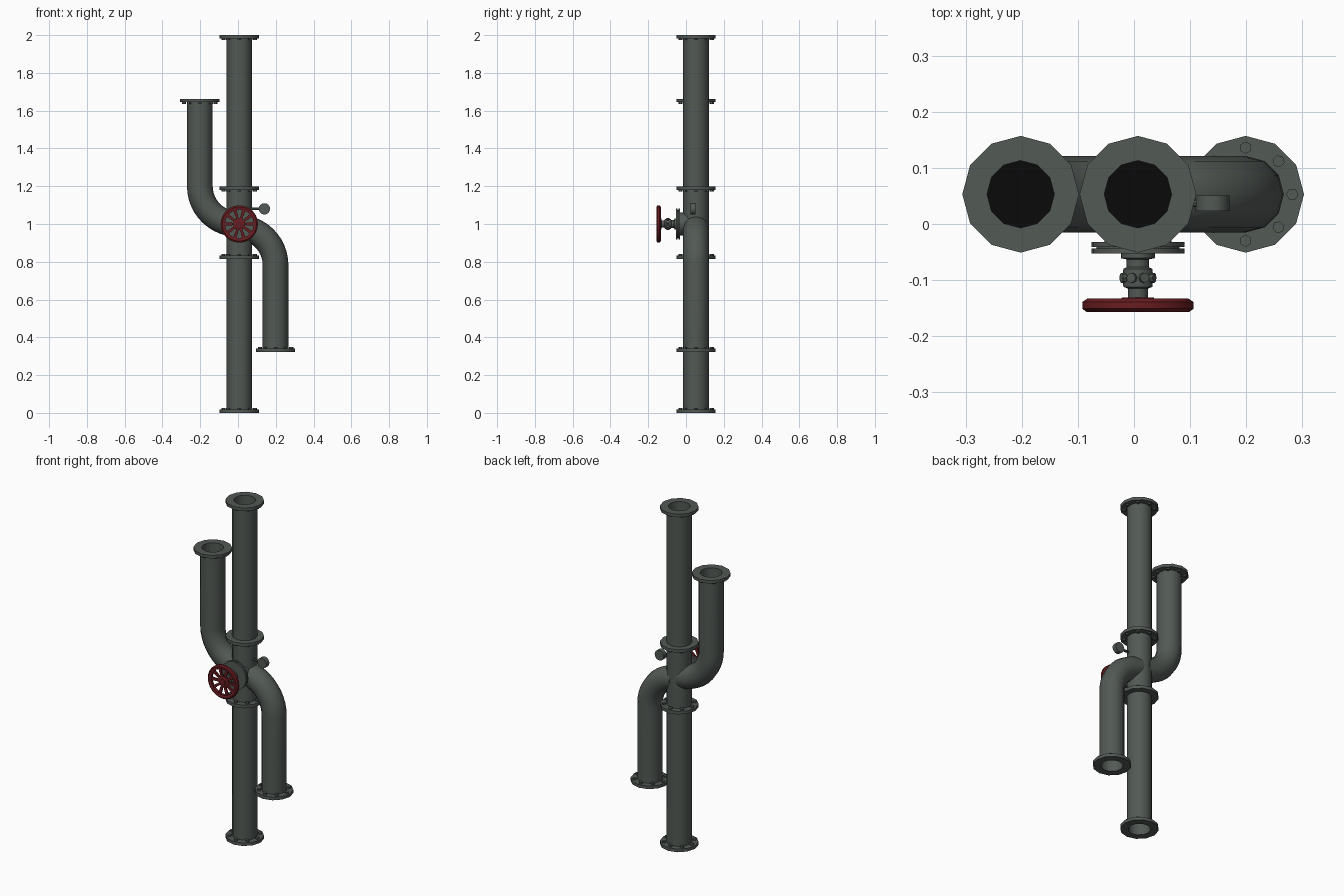
import bpy, bmesh, math
from mathutils import Matrix, Vector

if bpy.data.objects.get("Cube"):
    bpy.data.objects.remove(bpy.data.objects["Cube"])

CX, CY, CZ = 0.007, 0.053, 1.0
SIDES = 12
R_OUT, R_IN, R_FLANGE = 0.068, 0.06, 0.104


def material(name, rgb):
    m = bpy.data.materials.new(name)
    m.use_nodes = True
    m.diffuse_color = (*rgb, 1)
    bsdf = m.node_tree.nodes["Principled BSDF"]
    bsdf.inputs["Base Color"].default_value = (*rgb, 1)
    bsdf.inputs["Roughness"].default_value = 0.6
    return m


GREY = material("grey green metal", (0.085, 0.1, 0.09))
RED = material("dark red paint", (0.14, 0.012, 0.015))
BLACK = material("black interior", (0.003, 0.003, 0.003))


def finish(name, bm, mat, angle=40):
    bmesh.ops.recalc_face_normals(bm, faces=bm.faces)
    me = bpy.data.meshes.new(name)
    bm.to_mesh(me)
    bm.free()
    ob = bpy.data.objects.new(name, me)
    bpy.context.collection.objects.link(ob)
    me.materials.append(mat)
    if angle:
        bpy.ops.object.select_all(action="DESELECT")
        ob.select_set(True)
        bpy.context.view_layer.objects.active = ob
        bpy.ops.object.shade_smooth_by_angle(angle=math.radians(angle))
    return ob


def bridge(bm, a, b):
    for i in range(len(a)):
        j = (i + 1) % len(a)
        bm.faces.new((a[i], a[j], b[j], b[i]))


def lathe(bm, profile, place, n=SIDES, ring=False):
    """Turn (radius, height) points about local z; ring closes the profile."""
    loops = []
    for r, h in profile:
        loops.append([bm.verts.new(place @ Vector((r * math.cos(t), r * math.sin(t), h)))
                      for t in (math.tau * i / n for i in range(n))])
    for a, b in zip(loops, loops[1:]):
        bridge(bm, a, b)
    if ring:
        bridge(bm, loops[-1], loops[0])
    else:
        bm.faces.new(loops[0])
        bm.faces.new(loops[-1])


def turned(name, profile, place, mat=GREY, n=SIDES, ring=False, angle=40):
    bm = bmesh.new()
    lathe(bm, profile, place, n, ring)
    return finish(name, bm, mat, angle)


def hollow_pipe(name, path):
    """Sweep a hollow tube along (x, z, tilt) stations."""
    bm = bmesh.new()
    loops = []
    for r, stations in ((R_OUT, path), (R_IN, path[::-1])):
        for x, z, tilt in stations:
            across = Vector((math.cos(tilt), 0, math.sin(tilt)))
            centre = Vector((x, CY, z))
            loops.append([bm.verts.new(centre + across * r * math.cos(t)
                                       + Vector((0, r * math.sin(t), 0)))
                          for t in (math.tau * i / SIDES for i in range(SIDES))])
    for a, b in zip(loops, loops[1:] + loops[:1]):
        bridge(bm, a, b)
    return finish(name, bm, GREY)


def flange(name, x, z, bolts_up):
    """Ring plate whose outer face is at z, with eight hex bolts inside."""
    up = 1 if bolts_up else -1
    place = Matrix.Translation((x, CY, z)) @ Matrix.Diagonal((1, 1, up, 1))
    turned(name, [(R_IN, 0), (R_FLANGE, 0), (R_FLANGE, 0.018), (R_IN, 0.018)],
           place, ring=True)
    bm = bmesh.new()
    for k in range(8):
        spot = Matrix.Rotation(math.tau * k / 8, 4, "Z") @ Matrix.Translation((0.083, 0, 0.016))
        lathe(bm, [(0.011, 0), (0.011, 0.011)], place @ spot, 6)
    finish(name + "_bolts", bm, GREY, 0)


def plug(name, x, z):
    turned(name, [(R_IN + 0.003, -0.004), (R_IN + 0.003, 0.004)],
           Matrix.Translation((x, CY, z)), BLACK)


# Main upright pipe
hollow_pipe("main_pipe", [(CX, 0.004, 0), (CX, 1.996, 0)])
for label, z, up in (("bottom", 0, True), ("lower_joint", 0.815, True),
                     ("upper_joint", 1.198, False), ("top", 2, False)):
    flange(label + "_flange", CX, z, up)
for label, z in (("lower", 0.8), ("upper", 1.2)):
    plug(label + "_main_plug", CX, z)

# Curved branch pipes, one rising on the right and one falling on the left
BEND = 0.2
for label, x, end, side, up in (("right_branch", -0.202, 1.663, -1, 1),
                                ("left_branch", 0.199, 0.322, 1, -1)):
    z0 = CZ + (0.0 if up > 0 else -0.018)
    x0 = x - side * BEND
    path = [(x, end - up * 0.004, 0)]
    for k in range(11):
        a = math.pi / 2 * k / 10 * 0.86
        path.append((x0 + side * BEND * math.cos(a),
                     z0 + up * BEND * (1 - math.sin(a)), -side * up * a))
    path.append((CX + side * 0.02, z0, -side * up * math.pi / 2))
    hollow_pipe(label + "_pipe", path)
    flange(label + "_flange", x, end, up < 0)
    plug(label + "_plug", x, end - up * 0.4)

# Valve body on the front: local z points forwards, height equals -y
FORWARD = Matrix.Translation((CX, 0, CZ)) @ Matrix.Rotation(math.pi / 2, 4, "X")
turned("valve_neck", [(0.06, -0.02), (0.06, 0.035)], FORWARD, n=16)
turned("valve_back_plate", [(0.083, 0.032), (0.083, 0.041)], FORWARD, n=20)
turned("valve_gasket", [(0.074, 0.04), (0.074, 0.045)], FORWARD, n=20)
turned("valve_front_plate", [(0.083, 0.044), (0.083, 0.053)], FORWARD, n=20)
turned("valve_stem", [(0.03, 0.052), (0.03, 0.061), (0.02, 0.063), (0.02, 0.077),
                      (0.026, 0.08), (0.027, 0.095), (0.026, 0.112), (0.018, 0.115),
                      (0.018, 0.136)], FORWARD, n=12)
bm = bmesh.new()
for k in range(8):
    spot = Matrix.Rotation(math.tau * (k + 0.5) / 8, 4, "Z") @ Matrix.Translation((0.024, 0, 0.096))
    lathe(bm, [(0.009, 0), (0.009, 0.008)], FORWARD @ spot @ Matrix.Rotation(math.pi / 2, 4, "Y"), 8)
finish("stem_bolts", bm, GREY)

# Red handwheel: rim, hub and tapered spokes
turned("wheel_rim", [(0.076, 0.137), (0.09, 0.133), (0.099, 0.139), (0.099, 0.151),
                     (0.091, 0.157), (0.076, 0.154)], FORWARD, RED, 24, True)
turned("wheel_hub", [(0.028, 0.131), (0.032, 0.136), (0.032, 0.148), (0.018, 0.152),
                     (0.018, 0.156)], FORWARD, RED, 16)
bm = bmesh.new()
for k in range(10):
    turn = FORWARD @ Matrix.Rotation(math.tau * k / 10, 4, "Z")
    ends = []
    for r, w in ((0.027, 0.006), (0.08, 0.009)):
        ends.append([bm.verts.new(turn @ Vector((r, s * w, h)))
                     for s, h in ((-1, 0.139), (1, 0.139), (1, 0.149), (-1, 0.149))])
    bridge(bm, *ends)
    for e in ends:
        bm.faces.new(e)
finish("wheel_spokes", bm, RED, 0)

# Pressure gauge on a side rod
turned("gauge_rod", [(0.007, 0.05), (0.007, 0.115)],
       Matrix.Translation((CX, 0.037, 1.08)) @ Matrix.Rotation(math.pi / 2, 4, "Y"), n=8)
turned("gauge_case", [(0.03, -0.0135), (0.03, 0.0135)],
       Matrix.Translation((0.14, 0.037, 1.08)) @ Matrix.Rotation(math.pi / 2, 4, "X"), n=16)
